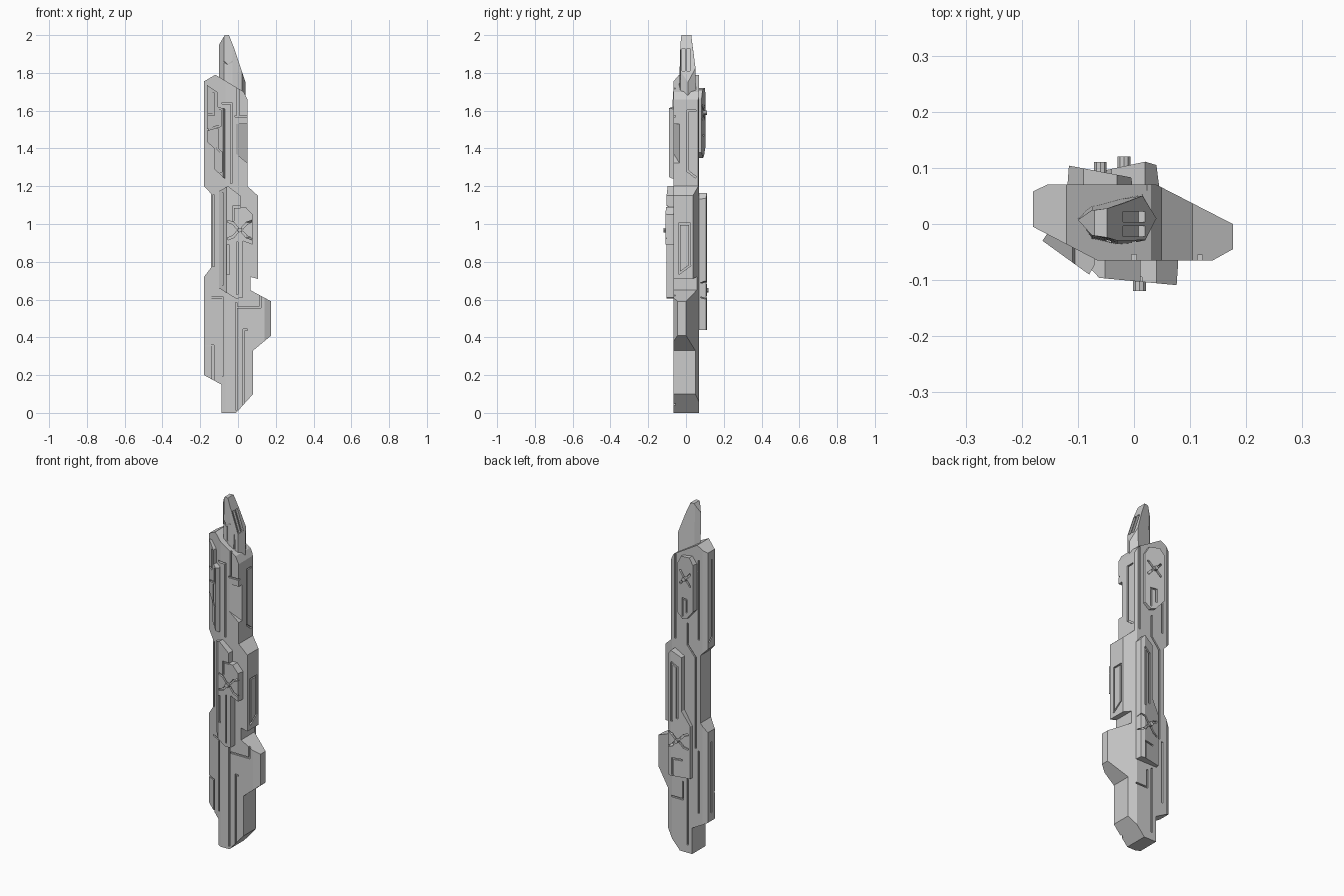
import bpy, bmesh
from mathutils import Vector

if "Cube" in bpy.data.objects:
    bpy.data.objects.remove(bpy.data.objects["Cube"])


def make_object(name, bm):
    bmesh.ops.recalc_face_normals(bm, faces=bm.faces)
    me = bpy.data.meshes.new(name)
    bm.to_mesh(me)
    bm.free()
    ob = bpy.data.objects.new(name, me)
    bpy.context.collection.objects.link(ob)
    return ob


def prism(name, pts, axis, lo, hi):
    """Extrude a 2D outline along y (outline in xz) or z (outline in xy)."""
    place = {'y': lambda p, t: (p[0], t, p[1]), 'z': lambda p, t: (p[0], p[1], t)}[axis]
    bm = bmesh.new()
    a = [bm.verts.new(place(p, lo)) for p in pts]
    b = [bm.verts.new(place(p, hi)) for p in pts]
    bm.faces.new(a)
    bm.faces.new(b)
    for i in range(len(pts)):
        j = (i + 1) % len(pts)
        bm.faces.new((a[i], a[j], b[j], b[i]))
    return make_object(name, bm)


def boolean(ob, other, op):
    """Apply a boolean and throw the cutter away."""
    mod = ob.modifiers.new("cut", 'BOOLEAN')
    mod.operation, mod.object, mod.solver, mod.use_self = op, other, 'EXACT', True
    dg = bpy.context.evaluated_depsgraph_get()
    dg.update()
    me = bpy.data.meshes.new_from_object(ob.evaluated_get(dg))
    ob.modifiers.clear()
    if len(me.polygons) > 3:
        ob.data = me
    bpy.data.objects.remove(other)


def carve(name, section, outline):
    """Solid that has both the given plan section and front outline."""
    ob = prism(name, section, 'z', -0.5, 2.5)
    boolean(ob, prism("outline_tool", outline, 'y', -0.5, 0.5), 'INTERSECT')
    return ob


def surface(section, pick):
    """y of the front (min) or back (max) of a plan section at x."""
    xs = [p[0] for p in section]

    def at(x):
        x = min(max(x, min(xs) + 1e-4), max(xs) - 1e-4)
        ys = []
        for (x0, y0), (x1, y1) in zip(section, section[1:] + section[:1]):
            if x0 != x1 and min(x0, x1) <= x <= max(x0, x1):
                ys.append(y0 + (y1 - y0) * (x - x0) / (x1 - x0))
        return pick(ys)
    return at


def grooves(ob, depth_at, axis, width, paths, depth=0.008):
    """Cut channels that follow the surface along the given (u, z) paths."""
    bm = bmesh.new()
    n = 0
    for path in paths:
        for a, b in zip(path, path[1:]):
            a, b = Vector(a), Vector(b)
            d = (b - a).normalized() * width / 2
            s = Vector((-d.y, d.x))
            n += 1
            vs = []
            for c in (a - d + s, a - d - s, b + d + s, b + d - s):
                for k in (-1, 1):
                    t = depth_at(c.x) + k * (depth + 0.0002 * n)
                    vs.append(bm.verts.new((c.x, t, c.y) if axis == 'y' else (t, c.x, c.y)))
            bmesh.ops.convex_hull(bm, input=vs)
    boolean(ob, make_object("groove_tool", bm), 'DIFFERENCE')


def cross_hub(ob, depth_at, cx, cz, r, y_out):
    """X-shaped strut seams with a small round hub in the middle."""
    paths = []
    for sx in (-1, 1):
        for sz in (-1, 1):
            paths.append([(cx + sx * .25 * r, cz + sz * .2 * r),
                          (cx + sx * .6 * r, cz + sz * .6 * r)])
        paths.append([(cx - r, cz + sx * .75 * r), (cx - .6 * r, cz + sx * .6 * r)])
        paths.append([(cx + r, cz + sx * .75 * r), (cx + .6 * r, cz + sx * .6 * r)])
    grooves(ob, depth_at, 'y', 0.011, paths, 0.009)
    bpy.ops.mesh.primitive_cylinder_add(vertices=10, radius=0.012, depth=0.02,
                                        location=(cx, depth_at(cx) - y_out * 0.007, cz),
                                        rotation=(1.5708, 0, 0))
    bpy.context.object.name = ob.name + "_hub"


# Main hull
hull_sec = [(-.18, -.005), (-.18, .058), (-.155, .07), (.04, .07), (.176, 0),
            (.176, -.045), (.14, -.065), (-.065, -.065)]
hull_out = [(-.088, 0), (-.01, 0), (.08, .1), (.08, .33), (.176, .41), (.176, .59),
            (.065, .65), (.065, .72), (.105, .71), (.105, 1.15), (.05, 1.2), (.05, 1.66),
            (.03, 1.7), (-.12, 1.79), (-.18, 1.755), (-.18, 1.2), (-.142, 1.16),
            (-.142, .77), (-.18, .72), (-.18, .2), (-.088, .15)]
hull = carve("hull", hull_sec, hull_out)
# chamfered notch in the upper right edge
boolean(hull, carve("notch_tool", [(-.012, -.066), (-.012, -.09), (.08, -.09), (.08, -.025),
                                   (.05, -.035)],
                    [(-.02, 1.38), (.09, 1.29), (.09, 1.53), (-.02, 1.53)]), 'DIFFERENCE')
# panel seams on front, back, right and left
front, back = surface(hull_sec, min), surface(hull_sec, max)
grooves(hull, front, 'y', 0.009, [
    [(-.08, .2), (-.08, .6)], [(-.135, .61), (-.08, .61)],
    [(-.01, .02), (-.01, .58)], [(.03, .03), (.03, .44), (.045, .44)],
    [(0, .56), (.118, .56), (.118, .62)], [(-.19, .355), (-.132, .355), (-.132, .17)],
    [(-.08, 1.64), (-.035, 1.64), (-.035, 1.22)], [(-.012, 1.57), (.06, 1.57)],
    [(0, 1.72), (0, 1.58)], [(-.13, 1.15), (-.13, .78)]])
grooves(hull, back, 'y', 0.009, [
    [(-.06, 1.32), (-.06, 1.2), (-.11, 1.14), (-.11, .62)], [(-.13, 1.7), (-.13, 1.25)],
    [(.02, 1.7), (.02, 1.22)], [(-.03, .4), (-.03, .3), (.04, .3)],
    [(-.06, .42), (-.06, .05)], [(-.13, .6), (-.13, .25)]])
grooves(hull, lambda u: .05, 'x', 0.009, [[(.048, 1.6), (.01, 1.6), (.01, 1.28), (.048, 1.25)]])
grooves(hull, lambda u: .105, 'x', 0.009, [[(-.035, 1.0), (.02, 1.0), (.02, .78),
                                            (-.035, .74), (-.035, 1.0)]])
grooves(hull, lambda u: -.18, 'x', 0.009, [[(.02, 1.7), (.02, 1.26), (.045, 1.24)],
                                           [(.025, .65), (.025, .25)]])

# Spike on top
spike_sec = [(-.1, .01), (-.075, .036), (.015, .054), (.04, .01), (.02, -.03), (-.03, -.04),
             (-.075, -.03)]
spike = carve("spike", spike_sec, [(-.1, 1.6), (.04, 1.6), (.04, 1.75), (-.02, 1.93), (-.048, 2),
                                   (-.07, 2), (-.1, 1.95)])
# narrow the spike sideways toward the tip
for v in spike.data.vertices:
    if v.co.z > 1.78:
        v.co.y *= 1 - 1.5 * (v.co.z - 1.78)
# twin slots in the sloping face
for lo in (-.022, .004):
    slot = [(-.033, 1.93), (.04, 1.93), (.08, 1.81), (.008, 1.81)]
    boolean(spike, prism("slot_tool", slot, 'y', lo, lo + .018), 'DIFFERENCE')
grooves(spike, surface(spike_sec, min), 'y', 0.008,
        [[(-.075, 1.86), (-.055, 1.84), (-.03, 1.86)], [(-.045, 1.84), (-.045, 1.76)],
         [(.0, 1.8), (.0, 1.7)]])

# Front armour plate
sec = [(-.1, -.035), (-.1, -.055), (-.062, -.096), (.076, -.109), (.08, -.05)]
plate = carve("front_plate", sec, [
    (-.1, .66), (-.1, 1.175), (-.052, 1.2), (.012, 1.15), (.012, 1.09), (.04, 1.09),
    (.078, 1.05), (.078, .89), (.026, .91), (.026, .61), (-.01, .605)])
f = surface(sec, min)
grooves(plate, f, 'y', 0.016, [[(-.052, .74), (-.052, .88)]], 0.012)
grooves(plate, f, 'y', 0.008, [[(-.005, .63), (-.005, .9)], [(-.025, 1.02), (-.025, 1.09), (.01, 1.09)],
                               [(-.08, .68), (-.08, 1.16)]])
cross_hub(plate, f, .01, .968, .06, 1)

# Upper left plate lying on the slanted front
sec = [(-.15, -.01), (-.163, -.03), (-.08, -.09), (-.06, -.055)]
plate = carve("upper_front_plate", sec, [
    (-.17, 1.44), (-.17, 1.74), (-.11, 1.7), (-.105, 1.62), (-.07, 1.61), (-.07, 1.24),
    (-.125, 1.29), (-.125, 1.4)])
grooves(plate, surface(sec, min), 'y', 0.009, [
    [(-.13, 1.69), (-.13, 1.58), (-.155, 1.58)], [(-.095, 1.6), (-.095, 1.52), (-.16, 1.5)],
    [(-.11, 1.5), (-.11, 1.4), (-.09, 1.38), (-.09, 1.28)]])

# Upper back plate
sec = [(-.12, .05), (-.116, .104), (-.005, .083), (0, .05)]
plate = carve("upper_back_plate", sec, [
    (-.12, 1.42), (-.12, 1.68), (-.09, 1.72), (-.03, 1.71), (-.002, 1.66), (-.002, 1.38),
    (-.04, 1.35), (-.07, 1.36)])
b = surface(sec, max)
grooves(plate, b, 'y', 0.009, [[(-.04, 1.37), (-.04, 1.47), (-.07, 1.47), (-.07, 1.4)]])
cross_hub(plate, b, -.06, 1.59, .056, -1)

# Lower back plate
sec = [(-.092, .05), (-.088, .088), (.02, .111), (.04, .105), (.047, .05)]
plate = carve("lower_back_plate", sec, [
    (.045, .44), (.045, 1.13), (.02, 1.163), (-.04, 1.13), (-.04, .82), (-.09, .74),
    (-.09, .44)])
b = surface(sec, max)
grooves(plate, b, 'y', 0.012, [[(.015, .76), (.015, 1.09), (-.015, 1.07), (-.015, .78)]])
grooves(plate, b, 'y', 0.009, [[(.01, .45), (.01, .54), (-.04, .54)]])
cross_hub(plate, b, -.018, .65, .055, -1)
